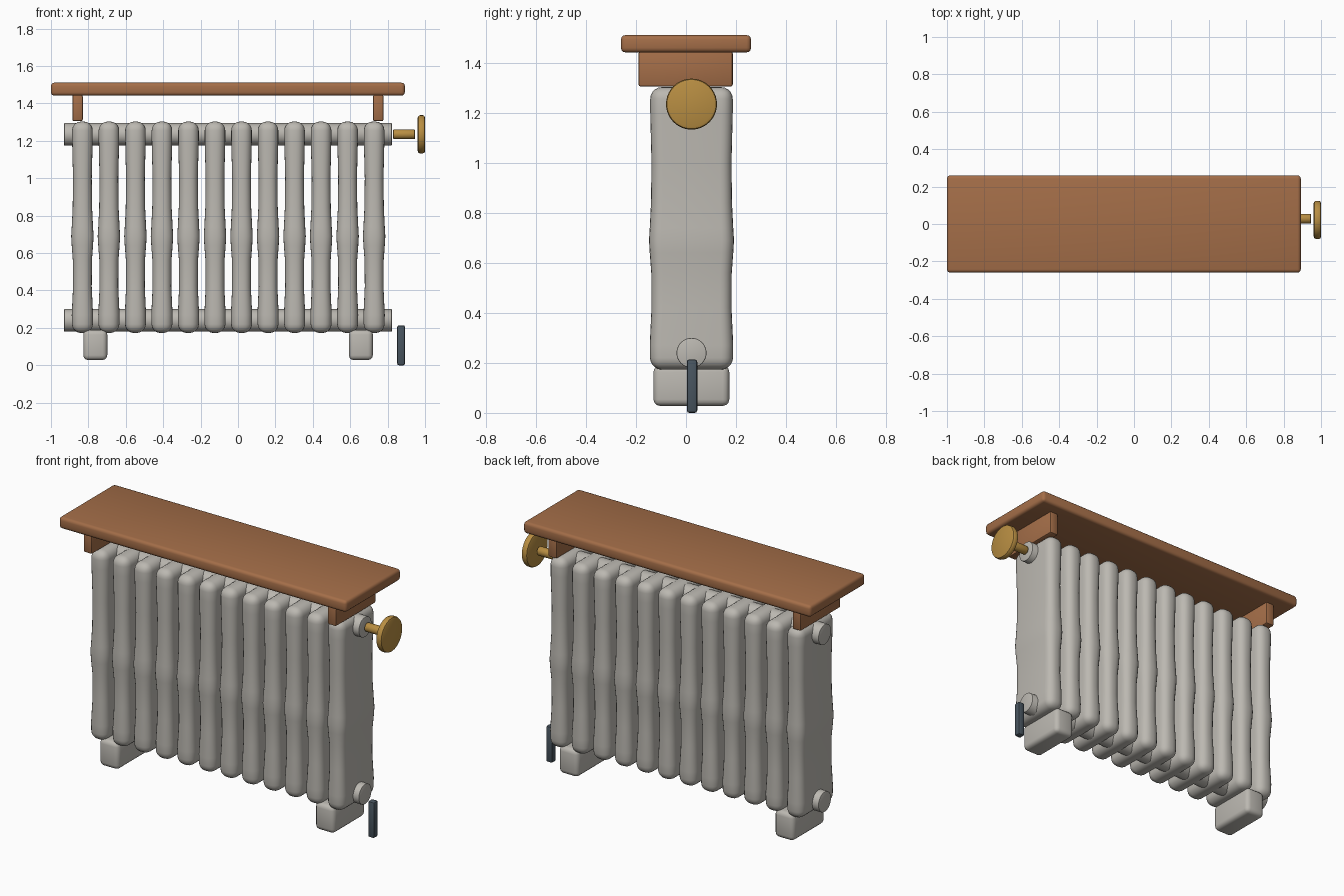
import bpy, bmesh, math
from mathutils import Matrix, Vector

cube = bpy.data.objects.get("Cube")
if cube:
    bpy.data.objects.remove(cube, do_unlink=True)


def material(name, rgb):
    m = bpy.data.materials.new(name)
    m.use_nodes = True
    m.diffuse_color = (*rgb, 1)
    m.node_tree.nodes["Principled BSDF"].inputs["Base Color"].default_value = (*rgb, 1)
    return m


IRON = material("warm grey iron", (0.50, 0.48, 0.44))
WOOD = material("brown wood", (0.37, 0.155, 0.065))
BRASS = material("brass", (0.48, 0.27, 0.055))
STEEL = material("dark slate steel", (0.065, 0.09, 0.115))
MID_Y = 0.022


def finish(name, bm, mat, angle=40):
    mesh = bpy.data.meshes.new(name)
    bm.to_mesh(mesh)
    bm.free()
    mesh.materials.append(mat)
    ob = bpy.data.objects.new(name, mesh)
    bpy.context.collection.objects.link(ob)
    bpy.ops.object.select_all(action='DESELECT')
    ob.select_set(True)
    bpy.context.view_layer.objects.active = ob
    bpy.ops.object.shade_smooth_by_angle(angle=math.radians(angle))
    return ob


def block(lo, hi, bevel, segments=3):
    """Rounded box between two corners."""
    lo, hi = Vector(lo), Vector(hi)
    bm = bmesh.new()
    bmesh.ops.create_cube(bm, size=1, matrix=Matrix.Translation((lo + hi) / 2)
                          @ Matrix.Diagonal((*(hi - lo), 1)))
    bmesh.ops.bevel(bm, geom=bm.edges[:], offset=bevel, segments=segments,
                    profile=0.5, affect='EDGES')
    return bm


def rod(x0, x1, radius, z, bevel, y=MID_Y, sides=32):
    """Cylinder lying along x with softened rims."""
    bm = bmesh.new()
    bmesh.ops.create_cone(bm, cap_ends=True, segments=sides, radius1=radius,
                          radius2=radius, depth=x1 - x0,
                          matrix=Matrix.Translation(((x0 + x1) / 2, y, z))
                          @ Matrix.Rotation(math.pi / 2, 4, 'Y'))
    rims = [e for e in bm.edges if any(len(f.verts) > 4 for f in e.link_faces)]
    bmesh.ops.bevel(bm, geom=rims, offset=bevel, segments=2, profile=0.5, affect='EDGES')
    return bm


# Radiator sections: rounded slabs with a swelling at mid height
SWELL = [(0.17, 0), (0.27, 0.002), (0.42, -0.005), (0.56, -0.004), (0.64, 0.002),
         (0.69, 0.005), (0.74, 0.002), (0.84, -0.003), (1.0, -0.005), (1.2, 0), (1.31, 0)]


def swell(z):
    for (z0, s0), (z1, s1) in zip(SWELL, SWELL[1:]):
        if z <= z1:
            return s0 + (s1 - s0) * (z - z0) / (z1 - z0)
    return 0


for i in range(12):
    cx = -0.832 + i * 0.1418
    bm = block((cx - 0.055, -0.143, 0.173), (cx + 0.055, 0.187, 1.303), 0.047, 5)
    for z, _ in SWELL[1:-1]:
        bmesh.ops.bisect_plane(bm, geom=bm.verts[:] + bm.edges[:] + bm.faces[:],
                               plane_co=(0, 0, z), plane_no=(0, 0, 1))
    for v in bm.verts:
        s = swell(v.co.z)
        v.co.x += s * (v.co.x - cx) / 0.055
        v.co.y += s * (v.co.y - MID_Y) / 0.165
    finish(f"radiator_section_{i + 1}", bm, IRON, 60)

# Horizontal pipes joining the sections
for name, z in (("upper_pipe", 1.235), ("lower_pipe", 0.24)):
    finish(name, rod(-0.93, 0.823, 0.06, z, 0.004), IRON)

# Feet
for name, x in (("right_foot", -0.763), ("left_foot", 0.657)):
    finish(name, block((x - 0.064, -0.13, 0.028), (x + 0.064, 0.173, 0.19), 0.026), IRON, 35)

# Wooden shelf and its two brackets
finish("shelf", block((-1.0, -0.26, 1.442), (0.892, 0.26, 1.511), 0.018), WOOD)
for name, x in (("right_bracket", -0.858), ("left_bracket", 0.75)):
    finish(name, block((x - 0.028, -0.19, 1.305), (x + 0.028, 0.187, 1.446), 0.009, 2), WOOD)

# Valve stem and hand wheel
finish("valve_stem", rod(0.83, 0.946, 0.026, 1.235, 0.004, y=0.028), BRASS)
finish("valve_wheel", rod(0.961, 1.0, 0.102, 1.235, 0.012, sides=40), BRASS)

# Bleed key hanging beside the lower pipe
finish("bleed_key", block((0.851, 0.003, 0), (0.893, 0.045, 0.214), 0.01, 2), STEEL)
